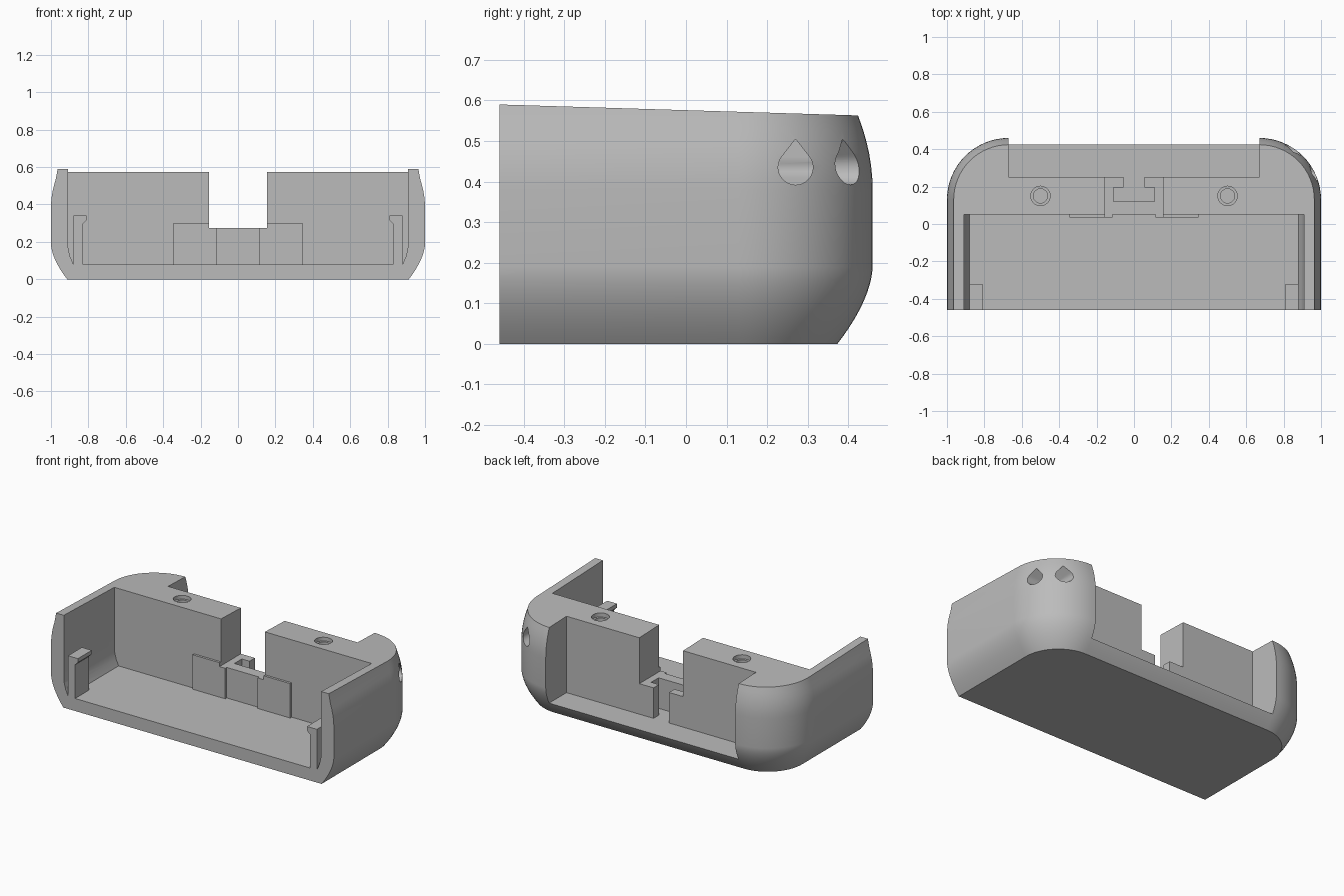
import bpy, bmesh, math
from mathutils import Vector

old = bpy.data.objects.get("Cube")
if old:
    bpy.data.objects.remove(old, do_unlink=True)

grey = bpy.data.materials.new("plain grey")
grey.use_nodes = True
COLOUR = (0.5, 0.5, 0.5, 1)
grey.diffuse_color = COLOUR
grey.node_tree.nodes["Principled BSDF"].inputs["Base Color"].default_value = COLOUR


def loft(name, rings):
    """Closed solid through rings with equal point counts."""
    bm = bmesh.new()
    loops = [[bm.verts.new(p) for p in ring] for ring in rings]
    n = len(loops[0])
    for low, high in zip(loops, loops[1:]):
        for i in range(n):
            j = (i + 1) % n
            bm.faces.new((low[i], low[j], high[j], high[i]))
    bm.faces.new(loops[0])
    bm.faces.new(loops[-1])
    bmesh.ops.recalc_face_normals(bm, faces=bm.faces)
    mesh = bpy.data.meshes.new(name)
    bm.to_mesh(mesh)
    bm.free()
    mesh.materials.append(grey)
    obj = bpy.data.objects.new(name, mesh)
    bpy.context.collection.objects.link(obj)
    return obj


def prism(name, pts, axis, start, end):
    """Extrude a 2D outline along x, y or z."""
    place = {"x": lambda a, b, t: (t, a, b),
             "y": lambda a, b, t: (a, t, b),
             "z": lambda a, b, t: (a, b, t)}[axis]
    return loft(name, [[place(a, b, t) for a, b in pts] for t in (start, end)])


def box(name, x0, x1, y0, y1, z0, z1):
    return prism(name, [(x0, y0), (x1, y0), (x1, y1), (x0, y1)], "z", z0, z1)


def mirrored(pts):
    return pts + [(-a, b) for a, b in reversed(pts)]


def circle(x, y, r, z, n=32):
    turns = [math.tau * i / n for i in range(n)]
    return [(x + r * math.cos(t), y + r * math.sin(t), z) for t in turns]


def top_z(y):
    return 0.576 - 0.0305 * y


# Outer shell: rounded rear corners, tucked in at bottom and top
FRONT, FLOOR, STEPS = -0.46, 0.08, 16


def ring(inset, level):
    pts = [(1 - inset, FRONT)]
    for i in range(STEPS + 1):
        t = math.pi / 2 * i / STEPS
        r = 0.33 - inset
        pts.append((0.67 + r * math.cos(t), 0.13 + r * math.sin(t)))
    return [(x, y, top_z(y) if level is None else level) for x, y in mirrored(pts)]


rings = []
for i in range(13):
    f = i / 12
    rings.append(ring(0.087 * (1 - f) ** 1.7, 0.19 * f))
for i in range(6):
    f = i / 6
    rings.append(ring(0.035 * f * f, 0.38 + 0.18 * f))
rings.append(ring(0.036, None))
body = loft("body", rings)

# Cutters: front cavity, rear recess, centre notch and T slot
cutters = [
    prism("cavity", mirrored([(0.88, FLOOR), (0.897, 0.12), (0.907, 0.16),
                              (0.91, 0.2), (0.91, 1)]), "y", -1, 0.05),
    box("rear_recess", -0.67, 0.67, 0.25, 1, FLOOR, 1),
    box("notch", -0.155, 0.155, -0.1, 0.4, 0.275, 1),
    prism("t_slot", mirrored([(0.055, 0.3), (0.055, 0.195), (0.11, 0.195),
                              (0.11, 0.12)]), "z", FLOOR, 0.5),
]

# Countersunk screw holes
for side in (-1, 1):
    x, y = side * 0.5, 0.15
    top = top_z(y)
    cutters.append(loft("screw_hole", [
        circle(x, y, 0.038, top - 0.05), circle(x, y, 0.038, top - 0.025),
        circle(x, y, 0.052, top - 0.025), circle(x, y, 0.052, top + 0.05)]))


# Teardrop strap tunnels meeting inside one rear corner
def teardrop(centre):
    r, z = 0.043, 0.435
    pts = [(centre, z + 0.07)]
    for i in range(21):
        t = math.radians(142 + 256 * i / 20)
        pts.append((centre + r * math.cos(t), z + r * math.sin(t)))
    return pts


cutters.append(prism("side_tunnel", teardrop(0.27), "x", 0.81, 1.1))
cutters.append(prism("rear_tunnel", teardrop(0.85), "y", 0.23, 0.6))

bpy.context.view_layer.objects.active = body
for cutter in cutters:
    mod = body.modifiers.new(cutter.name, "BOOLEAN")
    mod.operation = "DIFFERENCE"
    mod.solver = "EXACT"
    mod.object = cutter
    bpy.ops.object.modifier_apply(modifier=mod.name)
for cutter in cutters:
    bpy.data.objects.remove(cutter, do_unlink=True)

bpy.ops.object.select_all(action="DESELECT")
body.select_set(True)
bpy.ops.object.shade_smooth_by_angle(angle=math.radians(25))

# Retaining clips and stop plates on both sides
CLIP = [(0.88, FLOOR), (0.88, 0.34), (0.81, 0.34), (0.81, 0.315),
        (0.83, 0.295), (0.83, FLOOR)]
PLATE = [(0.115, FLOOR), (0.345, FLOOR), (0.345, 0.3), (0.155, 0.3),
         (0.155, 0.275), (0.115, 0.275)]
for side, word in ((1, "left"), (-1, "right")):
    prism(word + "_clip", [(side * x, z) for x, z in CLIP], "y", FRONT, -0.32)
    prism(word + "_stop_plate", [(side * x, z) for x, z in PLATE], "y", 0.035, 0.05)
